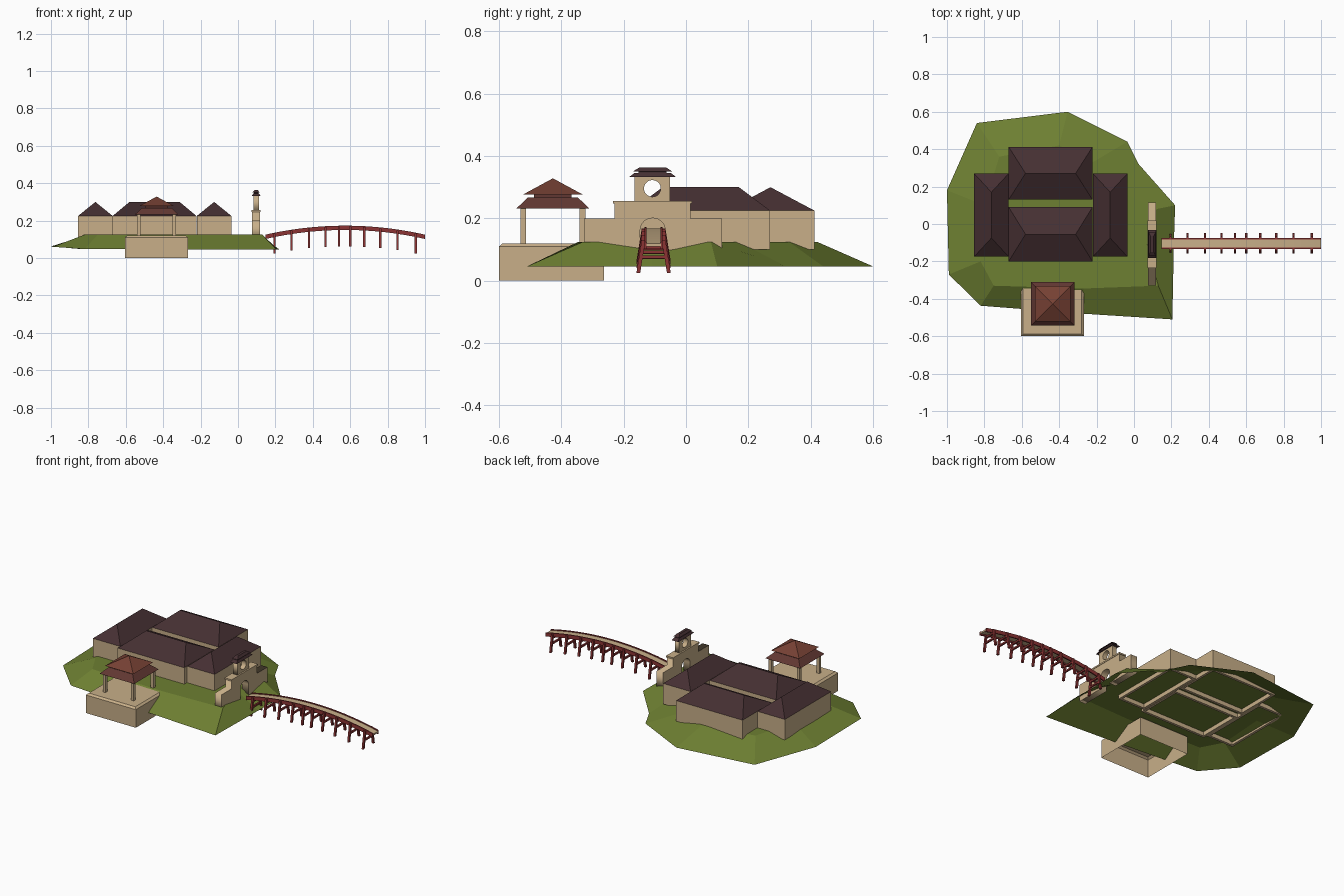
import bpy, bmesh, math
from mathutils import Vector

if "Cube" in bpy.data.objects:
    bpy.data.objects.remove(bpy.data.objects["Cube"])


def material(name, rgb):
    m = bpy.data.materials.new(name)
    m.diffuse_color = (*rgb, 1)
    m.use_nodes = True
    m.node_tree.nodes["Principled BSDF"].inputs["Base Color"].default_value = m.diffuse_color
    return m


TAN = material("sandstone", (0.58, 0.43, 0.25))
ROOF = material("dark_roof", (0.060, 0.029, 0.032))
GREEN = material("grass", (0.155, 0.215, 0.032))
RUST = material("rust_roof", (0.18, 0.052, 0.034))
BROWN = material("brown_roof", (0.12, 0.039, 0.032))
RED = material("bridge_red", (0.26, 0.034, 0.034))


def finish(name, bm, mat):
    bmesh.ops.recalc_face_normals(bm, faces=bm.faces)
    me = bpy.data.meshes.new(name)
    bm.to_mesh(me)
    bm.free()
    me.materials.append(mat)
    ob = bpy.data.objects.new(name, me)
    bpy.context.collection.objects.link(ob)
    return ob


def loft(bm, rings, bottom=True, top=True):
    """Bridge a stack of rings that share one point count."""
    vs = [[bm.verts.new(p) for p in r] for r in rings]
    n = len(vs[0])
    for a, b in zip(vs, vs[1:]):
        for i in range(n):
            bm.faces.new((a[i], a[(i + 1) % n], b[(i + 1) % n], b[i]))
    if bottom:
        bm.faces.new(vs[0][::-1])
    if top:
        bm.faces.new(vs[-1])


def rect(x0, x1, y0, y1, z):
    return [(x0, y0, z), (x1, y0, z), (x1, y1, z), (x0, y1, z)]


def around(cx, cy, hx, hy, z):
    return rect(cx - hx, cx + hx, cy - hy, cy + hy, z)


def box(bm, x0, x1, y0, y1, z0, z1):
    loft(bm, [rect(x0, x1, y0, y1, z0), rect(x0, x1, y0, y1, z1)])


def bar(bm, a, b, w):
    """Square strut from a to b."""
    loft(bm, [around(a[0], a[1], w, w, a[2]), around(b[0], b[1], w, w, b[2])])


# island: sloping skirt around a raised plateau
outer = [(-1, .18, .062), (-.84, .54, .048), (-.355, .6, .046), (-.035, .44, .046),
         (.025, .32, .046), (.22, .10, .046), (.213, -.11, .046), (.205, -.51, .046),
         (-.265, -.48, .046), (-.82, -.437, .048), (-.99, -.27, .06)]
inner = [(-.80, .1), (-.72, .36), (-.4, .42), (-.22, .33), (-.06, .17), (.12, .08),
         (.07, -.11), (.13, -.33), (-.27, -.345), (-.75, -.33), (-.82, -.2)]
bm = bmesh.new()
loft(bm, [outer, [(x, y, .125) for x, y in inner]], bottom=False)
island = finish("island_ground", bm, GREEN)


# halls: hollow walls with a hipped roof
def hall(name, x0, x1, y0, y1, hip):
    bm = bmesh.new()
    t, z0, z1 = .015, .10, .225
    loft(bm, [rect(x0 + t, x1 - t, y0 + t, y1 - t, z1), rect(x0 + t, x1 - t, y0 + t, y1 - t, z0),
              rect(x0, x1, y0, y1, z0), rect(x0, x1, y0, y1, z1)], False, False)
    finish(name + "_walls", bm, TAN)
    bm = bmesh.new()
    e = [bm.verts.new(p) for p in rect(x0, x1, y0, y1, z1)]
    cx, cy, h = (x0 + x1) / 2, (y0 + y1) / 2, .30
    if x1 - x0 > y1 - y0:
        a, b = bm.verts.new((x0 + hip, cy, h)), bm.verts.new((x1 - hip, cy, h))
        faces = [(e[0], e[1], b, a), (e[1], e[2], b), (e[2], e[3], a, b), (e[3], e[0], a)]
    else:
        a, b = bm.verts.new((cx, y0 + hip, h)), bm.verts.new((cx, y1 - hip, h))
        faces = [(e[0], e[1], a), (e[1], e[2], b, a), (e[2], e[3], b), (e[3], e[0], a, b)]
    for f in faces:
        bm.faces.new(f)
    finish(name + "_roof", bm, ROOF)


hall("left_wing", -.855, -.67, -.175, .27, .10)
hall("right_wing", -.22, -.035, -.175, .27, .10)
hall("back_hall", -.67, -.222, .13, .412, .09)
hall("front_hall", -.67, -.222, -.20, .09, .09)

# pavilion platform with a chamfered top and open bottom
bm = bmesh.new()
px0, px1, py0, py1, c = -.605, -.268, -.6, -.263, .012
loft(bm, [rect(px0, px1, py0, py1, 0), rect(px0, px1, py0, py1, .11),
          rect(px0 + c, px1 - c, py0 + c, py1 - c, .12)], bottom=False)
finish("pavilion_platform", bm, TAN)

# pavilion posts, top beams and two-tier roof
pcx, pcy = -.435, -.427
bm = bmesh.new()
for sx in (-1, 1):
    for sy in (-1, 1):
        bar(bm, (pcx + sx * .095, pcy + sy * .095, .115), (pcx + sx * .095, pcy + sy * .095, .235), .009)
finish("pavilion_posts", bm, TAN)
bm = bmesh.new()
loft(bm, [around(pcx, pcy, .117, .117, .232), around(pcx, pcy, .08, .08, .267)])
loft(bm, [around(pcx, pcy, .06, .06, .265), around(pcx, pcy, .06, .06, .279)])
finish("pavilion_lower_roof", bm, BROWN)
bm = bmesh.new()
loft(bm, [around(pcx, pcy, .095, .095, .277), around(pcx, pcy, .001, .001, .328)])
finish("pavilion_upper_roof", bm, RUST)


# gate: stepped walls cut by an arch and a round window
def gate_part(name, x, depth, loops):
    cu = bpy.data.curves.new(name, 'CURVE')
    cu.dimensions, cu.fill_mode, cu.extrude = '2D', 'BOTH', depth / 2
    for pts in loops:
        s = cu.splines.new('POLY')
        s.points.add(len(pts) - 1)
        for p, (y, z) in zip(s.points, pts):
            p.co = (y, z, 0, 1)
        s.use_cyclic_u = True
    ob = bpy.data.objects.new(name, cu)
    bpy.context.collection.objects.link(ob)
    ob.rotation_euler = (math.pi / 2, 0, math.pi / 2)
    ob.location.x = x
    bpy.context.view_layer.update()
    me = bpy.data.meshes.new_from_object(ob.evaluated_get(bpy.context.evaluated_depsgraph_get()))
    me.transform(ob.matrix_world)
    bpy.data.objects.remove(ob)
    me.materials.clear()
    me.materials.append(TAN)
    bpy.context.collection.objects.link(bpy.data.objects.new(name, me))


gy, gx = -.107, .097
arch = [(gy + .04 * math.cos(a), .163 + .038 * math.sin(a))
        for a in [math.pi * i / 12 for i in range(13)]]
gate_part("gate_wall", gx, .043, [
    [(gy + .04, .095)] + arch + [(gy - .04, .095), (-.328, .095), (-.328, .20), (-.23, .20),
     (-.23, .25), (.015, .25), (.015, .20), (.115, .20), (.115, .095)]])
gate_part("gate_turret", gx, .03, [
    [(-.165, .25), (-.052, .25), (-.052, .333), (-.165, .333)],
    [(gy - .001 + .027 * math.cos(a), .296 + .027 * math.sin(a))
     for a in [math.tau * i / 20 for i in range(20)]]])
bm = bmesh.new()
box(bm, gx - .024, gx + .024, -.234, .019, .247, .256)
finish("gate_cap", bm, TAN)
bm = bmesh.new()
loft(bm, [around(gx, gy, .023, .076, .332), around(gx, gy, .015, .058, .346)])
loft(bm, [around(gx, gy, .012, .045, .345), around(gx, gy, .012, .045, .353)])
loft(bm, [around(gx, gy, .019, .062, .351), around(gx, gy, .008, .042, .364)])
finish("gate_roof", bm, ROOF)


# arched bridge
BY, BX0, BX1 = -.104, .147, 1.0


def deck_z(x):
    u = (x - (BX0 + BX1) / 2) / ((BX1 - BX0) / 2)
    return .120 + .048 * (1 - u * u)


def sweep(bm, y0, y1, d0, d1, n=24):
    rings = []
    for i in range(n + 1):
        x = BX0 + (BX1 - BX0) * i / n
        z = deck_z(x)
        rings.append([(x, y0, z + d0), (x, y1, z + d0), (x, y1, z + d1), (x, y0, z + d1)])
    loft(bm, rings)


bm = bmesh.new()
sweep(bm, BY - .023, BY + .023, -.01, 0)
finish("bridge_deck", bm, TAN)
bm = bmesh.new()
for s in (-1, 1):
    sweep(bm, *sorted((BY + s * .022, BY + s * .029)), -.018, .005)
finish("bridge_side_beams", bm, RED)

# bridge trestles: splayed legs with cross bars
bm = bmesh.new()
for x in (.195, .286, .38, .468, .54, .60, .675, .76, .853, .95):
    z = deck_z(x)
    for s in (-1, 1):
        bar(bm, (x, BY + s * .049, z - .105), (x, BY + s * .032, z), .006)
    for d in (.022, .055):
        box(bm, x - .005, x + .005, BY - .04, BY + .04, z - d - .005, z - d + .005)
finish("bridge_trestles", bm, RED)
